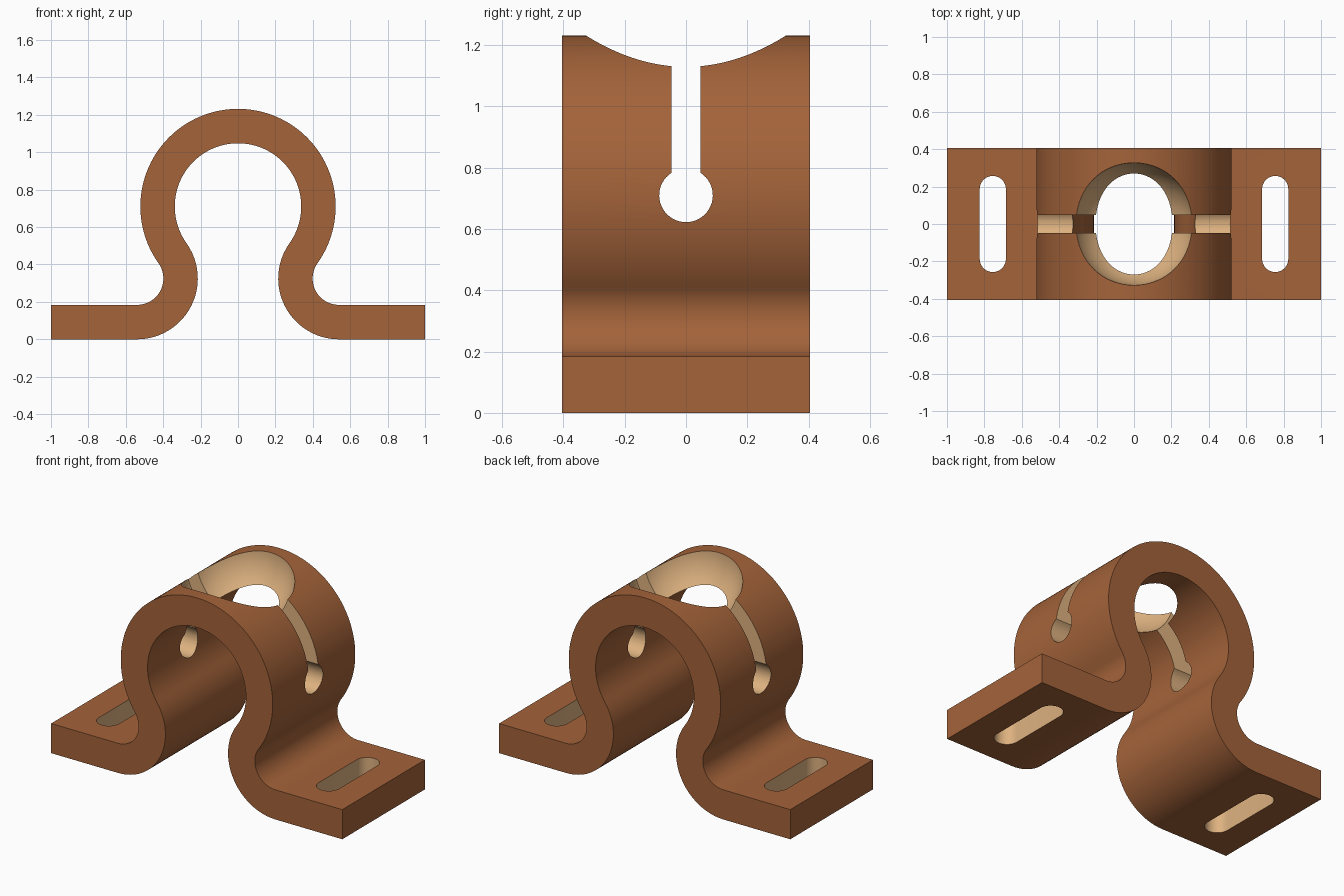
import bpy, bmesh, math
from mathutils import Vector

if "Cube" in bpy.data.objects:
    bpy.data.objects.remove(bpy.data.objects["Cube"])


def material(name, rgb):
    m = bpy.data.materials.new(name)
    m.diffuse_color = (*rgb, 1)
    m.use_nodes = True
    m.node_tree.nodes["Principled BSDF"].inputs["Base Color"].default_value = m.diffuse_color
    return m


MATS = [material("copper_brown", (0.37, 0.125, 0.042)),
        material("pale_tan", (0.73, 0.445, 0.216))]


def make_object(name, bm, mat_index):
    bmesh.ops.recalc_face_normals(bm, faces=bm.faces)
    for f in bm.faces:
        f.material_index = mat_index
    me = bpy.data.meshes.new(name)
    bm.to_mesh(me)
    bm.free()
    for m in MATS:
        me.materials.append(m)
    ob = bpy.data.objects.new(name, me)
    bpy.context.collection.objects.link(ob)
    return ob


def prism(name, points, place, low, high, mat_index):
    """Extrude a closed 2D outline; place(a, b, d) gives the 3D point."""
    bm = bmesh.new()
    face = bm.faces.new([bm.verts.new(place(a, b, low)) for a, b in points])
    ext = bmesh.ops.extrude_face_region(bm, geom=[face])
    verts = [g for g in ext["geom"] if isinstance(g, bmesh.types.BMVert)]
    shift = Vector(place(0, 0, high)) - Vector(place(0, 0, low))
    bmesh.ops.translate(bm, verts=verts, vec=shift)
    return make_object(name, bm, mat_index)


def arc(cx, cz, r, a0, a1, n):
    return [(cx + r * math.cos(a0 + (a1 - a0) * i / n),
             cz + r * math.sin(a0 + (a1 - a0) * i / n)) for i in range(n + 1)]


# Clamp strap: ring and foot bends share one tangent direction
RING_Z, R_OUT, R_IN = 0.71, 0.522, 0.338
BEND_X, BEND_Z, B_OUT, B_IN = 0.54, 0.325, 0.325, 0.141
tangent = math.atan2(BEND_Z - RING_Z, BEND_X)
up = math.pi / 2
back = tangent + math.pi

outer = (arc(0, RING_Z, R_OUT, up, tangent, 48)
         + arc(BEND_X, BEND_Z, B_IN, back, 3 * up, 24)[1:]
         + [(1, BEND_Z - B_IN)])
inner = ([(1, 0)] + arc(BEND_X, BEND_Z, B_OUT, 3 * up, back, 24)
         + arc(0, RING_Z, R_IN, tangent, up, 48)[1:])
left = lambda pts: [(-x, z) for x, z in reversed(pts)]
outline = outer + inner + left(inner)[1:] + left(outer)[:-1]
strap = prism("clamp_strap", outline, lambda a, b, d: (a, d, b),
              -0.405, 0.405, 0)

# Keyhole slit through both sides of the ring
h, r = 0.048, 0.0875
a = math.acos(h / r)
keyhole = arc(0, RING_Z, r, a, a - 2 * math.pi + (math.pi - 2 * a), 40)
keyhole += [(-h, 1.4), (h, 1.4)]
cutters = [prism("keyhole_cutter", keyhole, lambda a, b, d: (d, a, b),
                 -0.8, 0.8, 1)]

# Round-ended mounting slots in the feet
for side, s in (("left", -1), ("right", 1)):
    pts = (arc(s * 0.755, 0.187, 0.07, 0, math.pi, 16)
           + arc(s * 0.755, -0.187, 0.07, math.pi, 2 * math.pi, 16))
    cutters.append(prism(side + "_slot_cutter", pts,
                         lambda a, b, d: (a, b, d), -0.1, 0.3, 1))

# Spherical opening at the crown
bm = bmesh.new()
bmesh.ops.create_uvsphere(bm, u_segments=96, v_segments=48, radius=0.327)
bmesh.ops.translate(bm, verts=bm.verts, vec=(0, 0, 1.232))
cutters.append(make_object("crown_cutter", bm, 1))

# Apply the cuts; cut walls keep the tan material
bpy.context.view_layer.objects.active = strap
strap.select_set(True)
for c in cutters:
    mod = strap.modifiers.new(c.name, 'BOOLEAN')
    mod.operation = 'DIFFERENCE'
    mod.solver = 'EXACT'
    mod.object = c
    bpy.ops.object.modifier_apply(modifier=mod.name)
for c in cutters:
    bpy.data.objects.remove(c)

bpy.ops.object.shade_smooth_by_angle(angle=math.radians(25))
